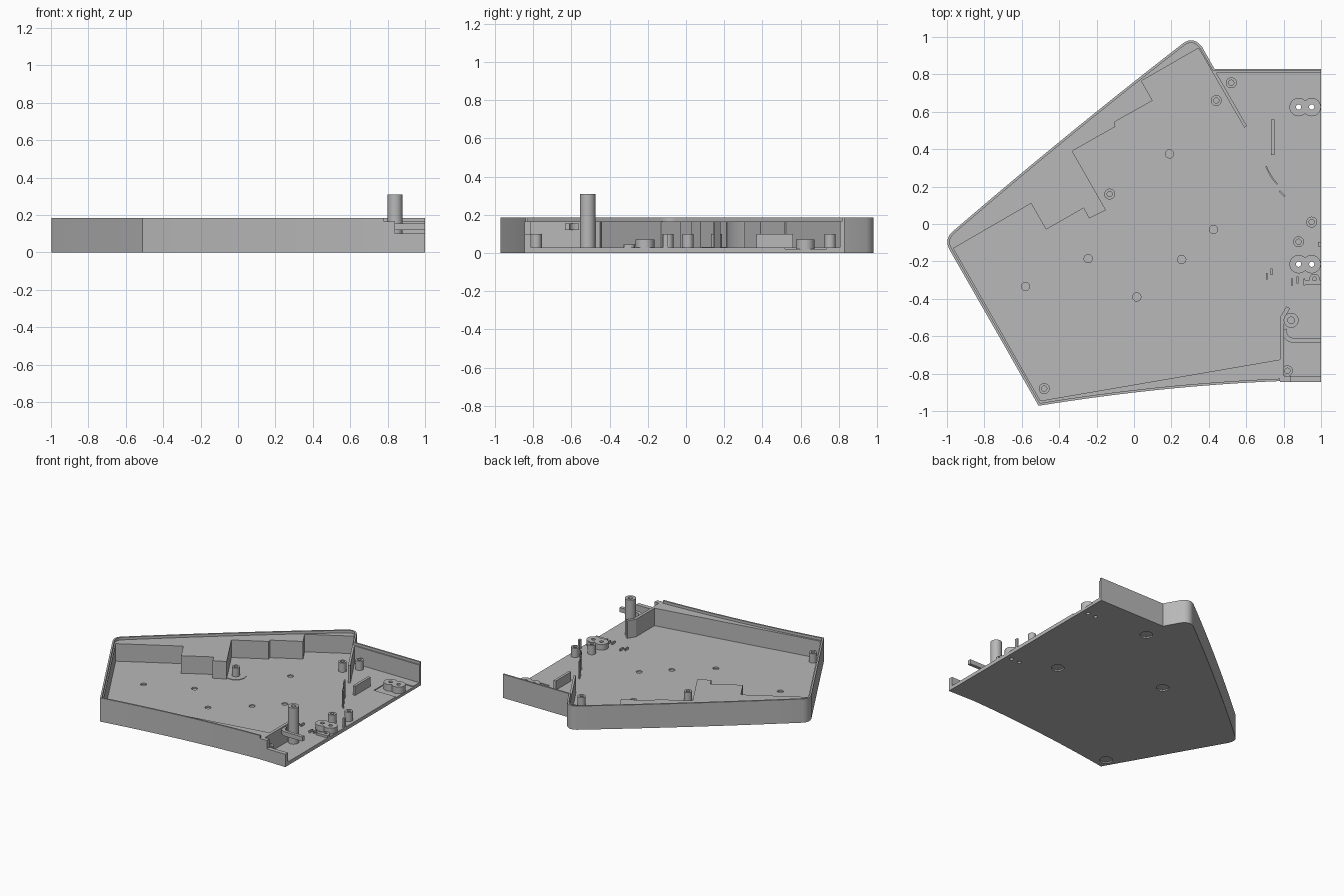
import bpy
import bmesh
from math import cos, sin, pi
from mathutils import Vector

cube = bpy.data.objects.get("Cube")
if cube:
    bpy.data.objects.remove(cube, do_unlink=True)

grey = bpy.data.materials.new("plain grey")
grey.use_nodes = True
grey.diffuse_color = (0.48, 0.48, 0.48, 1)
grey.node_tree.nodes["Principled BSDF"].inputs["Base Color"].default_value = grey.diffuse_color

FLOOR, LEDGE, RIM = 0.028, 0.165, 0.185


def finish(name, bm):
    bmesh.ops.recalc_face_normals(bm, faces=bm.faces)
    mesh = bpy.data.meshes.new(name)
    bm.to_mesh(mesh)
    bm.free()
    mesh.materials.append(grey)
    obj = bpy.data.objects.new(name, mesh)
    bpy.context.collection.objects.link(obj)
    return obj


def smooth(obj):
    bpy.ops.object.select_all(action="DESELECT")
    obj.select_set(True)
    bpy.context.view_layer.objects.active = obj
    bpy.ops.object.shade_smooth_by_angle(angle=0.5)


def prism(name, points, z0, z1):
    bm = bmesh.new()
    face = bm.faces.new([bm.verts.new((x, y, z0)) for x, y in points])
    new = bmesh.ops.extrude_face_region(bm, geom=[face])["geom"]
    bmesh.ops.translate(bm, vec=(0, 0, z1 - z0),
                        verts=[v for v in new if isinstance(v, bmesh.types.BMVert)])
    return finish(name, bm)


def box(name, x0, x1, y0, y1, z0, z1):
    return prism(name, [(x0, y0), (x1, y0), (x1, y1), (x0, y1)], z0, z1)


def disc(name, x, y, r, z0, z1, n=32):
    ring = [(x + r * cos(2 * pi * i / n), y + r * sin(2 * pi * i / n)) for i in range(n)]
    return prism(name, ring, z0, z1)


def boss(name, x, y, r, hole, z1, bottom=FLOOR, n=32):
    """Hollow screw post: a square profile spun into a tube."""
    bm = bmesh.new()
    profile = [(hole, bottom), (r, bottom), (r, z1), (hole, z1)]
    rings = [[bm.verts.new((x + a * cos(2 * pi * i / n), y + a * sin(2 * pi * i / n), z))
              for a, z in profile] for i in range(n)]
    for i in range(n):
        a, b = rings[i], rings[(i + 1) % n]
        for j in range(4):
            k = (j + 1) % 4
            bm.faces.new((a[j], b[j], b[k], a[k]))
    obj = finish(name, bm)
    smooth(obj)
    return obj


def bend(p, c, q, n=10):
    p, c, q = Vector(p), Vector(c), Vector(q)
    return [tuple(p.lerp(c, i / n).lerp(c.lerp(q, i / n), i / n)) for i in range(n + 1)]


def strip(name, path, t, z0, z1):
    """Thin wall following a path, thickened to its right-hand side."""
    pts = [Vector(p) for p in path]
    inner = []
    for i, p in enumerate(pts):
        a = (p - pts[i - 1]).normalized() if i else None
        b = (pts[i + 1] - p).normalized() if i + 1 < len(pts) else None
        a, b = a or b, b or a
        na, nb = Vector((a.y, -a.x)), Vector((b.y, -b.x))
        m = (na + nb).normalized()
        inner.append(tuple(p + m * t / max(m.dot(na), 0.4)))
    return prism(name, [tuple(p) for p in pts] + inner[::-1], z0, z1)


# Outer outline, clockwise from the front right cut-out to the open side
outline = (bend((0.78, -0.84), (0.15, -0.865), (-0.51, -0.972), 16)
           + bend((-0.985, -0.14), (-1.015, -0.085), (-0.975, -0.045), 8)
           + bend((-0.975, -0.045), (-0.36, 0.485), (0.265, 0.968), 12)[1:]
           + bend((0.265, 0.968), (0.32, 1.005), (0.365, 0.945), 8)[1:]
           + [(0.43, 0.83), (1, 0.83)])

# Floor with foot recesses, locating dimples and cable holes
floor = prism("floor", outline + [(1, -0.845)], 0, FLOOR)
foot_spots = [(0.44, 0.66), (0.62, -0.1), (-0.13, 0.16), (-0.48, -0.88)]
dimples = [(0.19, 0.375), (-0.245, -0.185), (0.255, -0.19),
           (0.425, -0.03), (-0.58, -0.335), (0.015, -0.39)]
cable_holes = [(x, y) for y in (0.625, -0.215) for x in (0.88, 0.95)]
cutters = [box("cutter", 0.81, 1.1, 0.52, 0.735, FLOOR - 0.007, 0.1)]
cutters += [disc("cutter", x, y, 0.045, -0.1, 0.01) for x, y in foot_spots]
cutters += [disc("cutter", x, y, 0.022, FLOOR - 0.01, 0.1) for x, y in dimples]
cutters += [disc("cutter", x, y, 0.014, -0.1, 0.1) for x, y in cable_holes]
bpy.context.view_layer.objects.active = floor
for cutter in cutters:
    cutter.hide_render = True
    mod = floor.modifiers.new("cut", "BOOLEAN")
    mod.operation = "DIFFERENCE"
    mod.solver = "EXACT"
    mod.object = cutter
    bpy.ops.object.modifier_apply(modifier=mod.name)
    bpy.data.objects.remove(cutter, do_unlink=True)
smooth(floor)

# Thick inner wall with the stepped back and the diagonal rib
steps = [(0.345, 0.94), (0.04, 0.765), (0.1, 0.66), (-0.105, 0.545), (-0.1, 0.52),
         (-0.33, 0.39), (-0.15, 0.075), (-0.24, 0.03), (-0.27, 0.085),
         (-0.47, -0.03), (-0.55, 0.11), (-0.965, -0.13)]
inside = ([(1, 0.808), (0.44, 0.808), (0.604, 0.524), (0.59, 0.515)] + steps
          + [(-0.5, -0.945), (0.78, -0.725)])
smooth(prism("inner_wall", outline + inside, FLOOR, LEDGE))

# Thin lip round the rim
smooth(strip("rim_lip", outline, 0.013, LEDGE, RIM))

# Front right corner: low sill, bracket and rail
box("front_sill", 0.78, 1, -0.845, -0.812, FLOOR, 0.1)
box("sill_end", 0.78, 0.84, -0.845, -0.812, 0.1, LEDGE)
strip("bracket_wall", [(0.78, -0.82), (0.78, -0.5), (0.815, -0.44)], 0.022, FLOOR, LEDGE)
rail_path = bend((0.815, -0.56), (0.815, -0.61), (0.86, -0.61)) + [(1, -0.61)]
strip("corner_rail", rail_path, 0.025, 0.12, 0.155)

# Screw posts
small_posts = foot_spots[:1] + foot_spots[2:] + [
    (0.52, 0.755), (0.95, 0.01), (0.88, -0.095), (0.82, -0.785)]
for x, y in small_posts:
    boss("screw_post", x, y, 0.029, 0.014, 0.1)
boss("tall_post", 0.84, -0.515, 0.04, 0.018, 0.31)
for x, y in cable_holes:
    boss("cable_collar", x, y, 0.049, 0.014, 0.072, 0.015)
boss("post_pad", -0.13, 0.16, 0.075, 0.027, FLOOR + 0.004)

# Upright ribs near the open side
box("support_rib", 0.732, 0.752, 0.37, 0.56, FLOOR, 0.1)
strip("curved_rib", bend((0.71, 0.31), (0.735, 0.25), (0.77, 0.215)), 0.008, FLOOR, LEDGE)
strip("short_rib", [(0.78, 0.18), (0.81, 0.15)], 0.008, FLOOR, LEDGE)

# Small clips beside the front collars
for x, y in [(0.845, -0.31), (0.875, -0.3), (0.91, -0.31), (0.71, -0.28), (0.735, -0.255)]:
    box("small_clip", x - 0.005, x + 0.005, y - 0.018, y + 0.018, FLOOR, 0.045)
box("clip_base", 0.91, 1, -0.325, -0.3, FLOOR, 0.045)
boss("clip_stud", 0.965, -0.295, 0.028, 0.012, 0.045)
box("edge_tab", 0.985, 1, -0.12, -0.095, FLOOR, 0.1)
